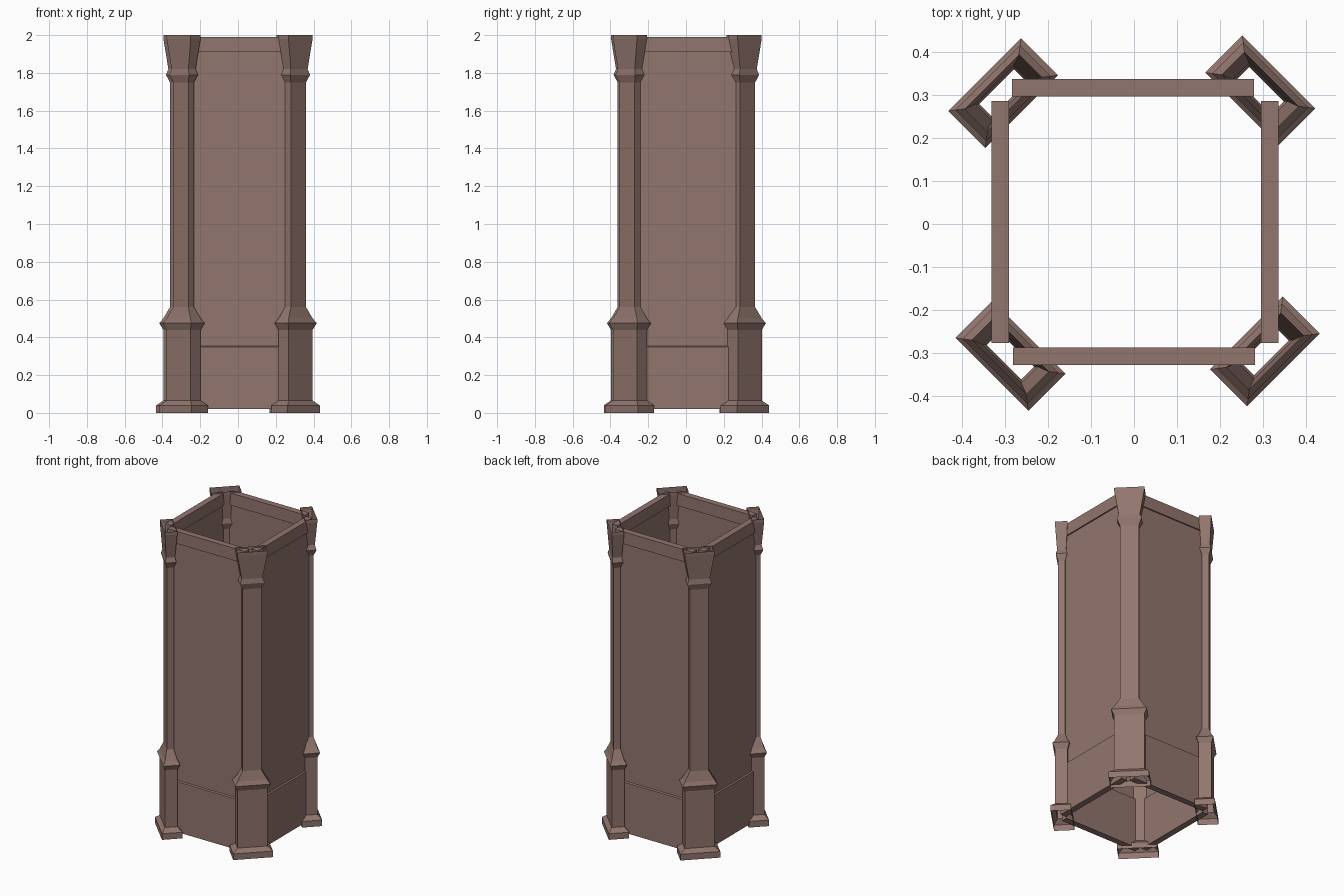
import bpy, bmesh, math
from mathutils import Vector

if "Cube" in bpy.data.objects:
    bpy.data.objects.remove(bpy.data.objects["Cube"])

mat = bpy.data.materials.new("brown stone")
mat.diffuse_color = (0.285, 0.18, 0.155, 1)
mat.use_nodes = True
mat.node_tree.nodes["Principled BSDF"].inputs["Base Color"].default_value = mat.diffuse_color


def finish(name, bm):
    bmesh.ops.recalc_face_normals(bm, faces=bm.faces)
    me = bpy.data.meshes.new(name)
    bm.to_mesh(me)
    bm.free()
    me.materials.append(mat)
    ob = bpy.data.objects.new(name, me)
    bpy.context.collection.objects.link(ob)
    return ob


# pillar profile: height, half length, half depth (open rectangular tube)
PILLAR = [
    (0, .12, .061), (.04, .12, .061), (.065, .09, .038), (.44, .09, .038),
    (.475, .107, .051), (.50, .09, .038), (.56, .057, .021), (1.75, .057, .021),
    (1.79, .074, .034), (1.82, .063, .027), (1.98, .09, .037), (2, .09, .037),
]


def pillar(name, x, y, angle):
    bm = bmesh.new()
    rings = [[bm.verts.new((sx * l, sy * w, z))
              for sx, sy in ((-1, -1), (1, -1), (1, 1), (-1, 1))]
             for z, l, w in PILLAR]
    for a, b in zip(rings, rings[1:]):
        for i in range(4):
            j = (i + 1) % 4
            bm.faces.new((a[i], a[j], b[j], b[i]))
    ob = finish(name, bm)
    ob.location = (x, y, 0)
    ob.rotation_euler.z = angle


# wall section: plinth band below, thinner panel, trim band above
T, P = .0205, .012
WALL = [(-T, .02), (-T, .35), (-P, .355), (-P, 1.91), (-T, 1.91), (-T, 1.99),
        (T, 1.99), (T, 1.91), (P, 1.91), (P, .355), (T, .35), (T, .02)]


def wall(name, x, y, angle):
    bm = bmesh.new()
    f = bm.faces.new([bm.verts.new((-.282, d, z)) for d, z in WALL])
    new = bmesh.ops.extrude_face_region(bm, geom=[f])["geom"]
    bmesh.ops.translate(bm, vec=Vector((.564, 0, 0)),
                        verts=[v for v in new if isinstance(v, bmesh.types.BMVert)])
    ob = finish(name, bm)
    ob.location = (x, y, 0)
    ob.rotation_euler.z = angle


q = math.pi / 4
pillar("front_left_pillar", -.288, -.307, -q)
pillar("front_right_pillar", .305, -.297, q)
pillar("back_right_pillar", .294, .311, -q)
pillar("back_left_pillar", -.305, .305, q)

wall("front_wall", 0, -.308, 0)
wall("back_wall", -.002, .317, 0)
wall("left_wall", -.312, .005, 2 * q)
wall("right_wall", .316, .005, 2 * q)
